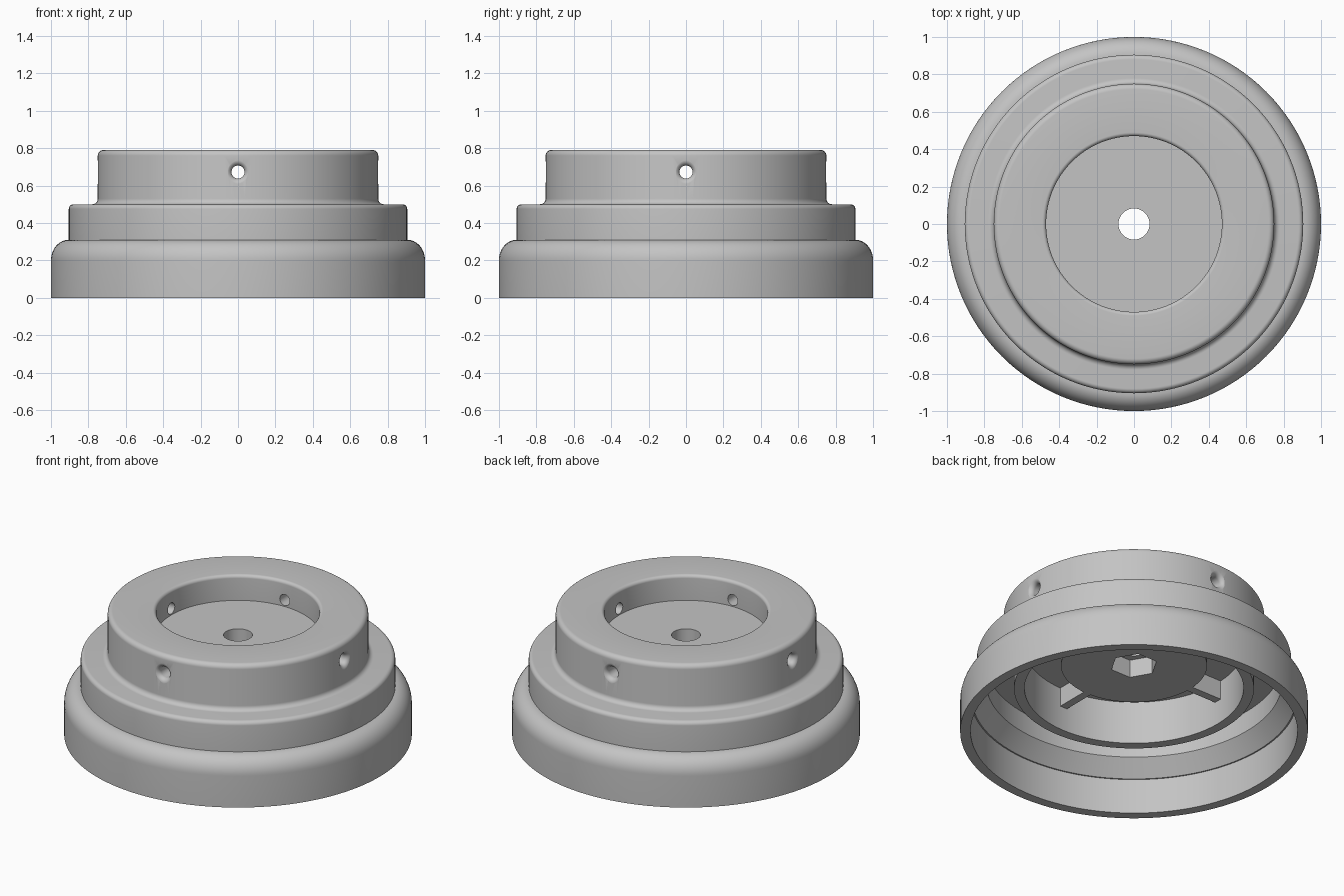
import bpy, bmesh
from math import sin, cos, pi, radians
from mathutils import Matrix

cube = bpy.data.objects.get("Cube")
if cube:
    bpy.data.objects.remove(cube, do_unlink=True)

grey = bpy.data.materials.new("plain_grey")
grey.use_nodes = True
colour = (0.55, 0.55, 0.55, 1)
grey.diffuse_color = colour
grey.node_tree.nodes["Principled BSDF"].inputs["Base Color"].default_value = colour


def finish(bm, name):
    bmesh.ops.recalc_face_normals(bm, faces=bm.faces)
    mesh = bpy.data.meshes.new(name)
    bm.to_mesh(mesh)
    bm.free()
    mesh.materials.append(grey)
    obj = bpy.data.objects.new(name, mesh)
    bpy.context.collection.objects.link(obj)
    return obj


def arc(cx, cz, rx, rz, start, end, steps=8):
    angles = [radians(start + (end - start) * i / steps) for i in range(steps + 1)]
    return [(cx + rx * cos(a), cz + rz * sin(a)) for a in angles]


def lathe(profile, segments, matrix=Matrix()):
    """Revolve a closed (radius, height) outline; zero radius means on the axis."""
    bm = bmesh.new()
    rings = []
    for r, z in profile:
        if r == 0:
            rings.append([bm.verts.new((0, 0, z))] * segments)
        else:
            rings.append([bm.verts.new((r * cos(2 * pi * i / segments),
                                        r * sin(2 * pi * i / segments), z))
                          for i in range(segments)])
    for a, b in zip(rings, rings[1:] + rings[:1]):
        for i in range(segments):
            j = (i + 1) % segments
            corners = list(dict.fromkeys((a[i], a[j], b[j], b[i])))
            if len(corners) > 2:
                bm.faces.new(corners)
    bm.transform(matrix)
    return bm


# Stepped hollow body: outside from rim to top, then back through the underside
outline = [(1, 0)] + arc(0.905, 0.2, 0.095, 0.11, 0, 90, 12)
outline += arc(0.88, 0.475, 0.025, 0.025, 0, 90)
outline += arc(0.78, 0.53, 0.03, 0.03, 270, 180)
outline += arc(0.72, 0.76, 0.03, 0.03, 0, 90)
outline += arc(0.49, 0.77, 0.02, 0.02, 90, 180)
outline += [(0.47, 0.63), (0.083, 0.63), (0.083, 0.437), (0.42, 0.437),
            (0.42, 0.557), (0.63, 0.557), (0.63, 0.285), (0.69, 0.285),
            (0.69, 0.45), (0.85, 0.45), (0.85, 0.32), (0.932, 0.222),
            (0.94, 0.222), (0.94, 0)]
body = finish(lathe(outline, 128), "stepped_body")

# Hexagonal nut pocket under the central hole
cutters = [finish(lathe([(0, 0.4), (0.137, 0.4), (0.137, 0.55), (0, 0.55)], 6),
                  "nut_pocket_cutter")]

# Four flared screw holes through the collar
flare = [(0, 0.3), (0.035, 0.3)] + arc(0.065, 0.72, 0.03, 0.03, 180, 90)
flare += [(0.065, 0.8), (0, 0.8)]
for k in range(4):
    place = (Matrix.Translation((0, 0, 0.672)) @ Matrix.Rotation(k * pi / 2, 4, 'Z')
             @ Matrix.Rotation(pi / 2, 4, 'Y'))
    cutters.append(finish(lathe(flare, 32, place), "screw_hole_cutter"))

bpy.context.view_layer.objects.active = body
for cutter in cutters:
    mod = body.modifiers.new("cut", 'BOOLEAN')
    mod.operation = 'DIFFERENCE'
    mod.solver = 'EXACT'
    mod.object = cutter
    bpy.ops.object.modifier_apply(modifier=mod.name)
    bpy.data.objects.remove(cutter, do_unlink=True)

bpy.ops.object.select_all(action='DESELECT')
body.select_set(True)
bpy.ops.object.shade_smooth_by_angle(angle=radians(20))

# Four ribs joining the central boss to the inner ring
ribs = bmesh.new()
for k in range(4):
    bmesh.ops.create_cube(ribs, size=1, matrix=Matrix.Rotation(k * pi / 2, 4, 'Z')
                          @ Matrix.Translation((0.53, 0, 0.509))
                          @ Matrix.Diagonal((0.23, 0.05, 0.144, 1)))
finish(ribs, "support_ribs")
